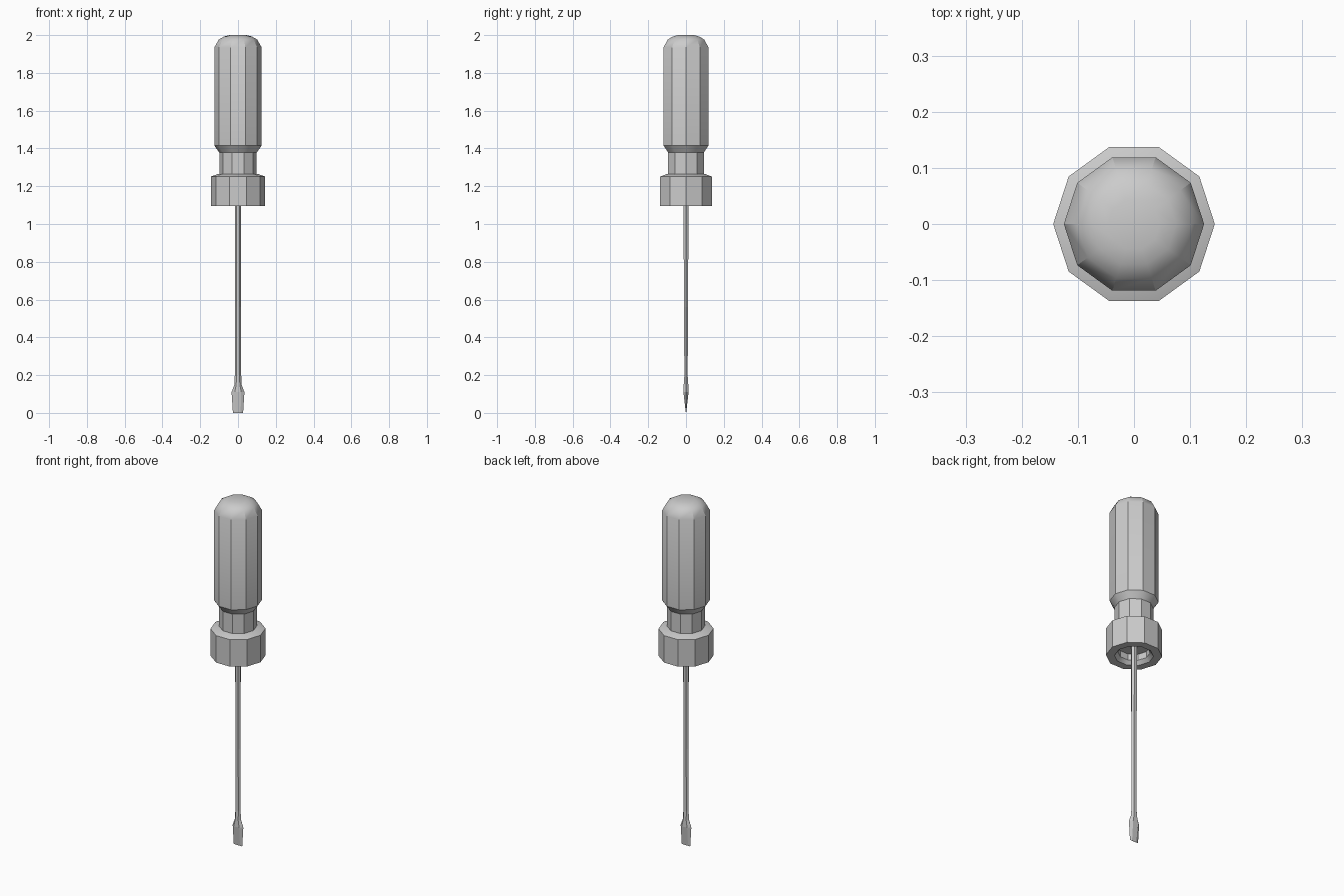
import bpy, bmesh
from math import cos, sin, pi

if "Cube" in bpy.data.objects:
    bpy.data.objects.remove(bpy.data.objects["Cube"])


def loft(name, sides, sections, smooth=None):
    """Skin elliptical rings given as (z, radius_x, radius_y) and cap both ends."""
    bm = bmesh.new()
    rings = []
    for z, rx, ry in sections:
        rings.append([bm.verts.new((rx * cos(2 * pi * i / sides),
                                    ry * sin(2 * pi * i / sides), z))
                      for i in range(sides)])
    for a, b in zip(rings, rings[1:]):
        for i in range(sides):
            j = (i + 1) % sides
            bm.faces.new((a[i], a[j], b[j], b[i]))
    bm.faces.new(rings[0][::-1])
    bm.faces.new(rings[-1])
    bmesh.ops.recalc_face_normals(bm, faces=bm.faces)
    mesh = bpy.data.meshes.new(name)
    bm.to_mesh(mesh)
    bm.free()
    obj = bpy.data.objects.new(name, mesh)
    bpy.context.collection.objects.link(obj)
    if smooth:
        bpy.ops.object.select_all(action='DESELECT')
        obj.select_set(True)
        bpy.context.view_layer.objects.active = obj
        bpy.ops.object.shade_smooth_by_angle(angle=smooth)
    return obj


# Ten-sided grip: recessed socket, collar, neck, barrel, domed end
grip = [(1.15, 0.082), (1.115, 0.082), (1.095, 0.100), (1.095, 0.144),
        (1.251, 0.144), (1.266, 0.103), (1.266, 0.099), (1.378, 0.099),
        (1.415, 0.125), (1.935, 0.125), (1.976, 0.102), (1.992, 0.075),
        (2.0, 0.046)]
loft("handle", 10, [(z, r, r) for z, r in grip], smooth=pi / 6)

# Slim shaft flaring into a flat wedge blade
loft("shaft_and_blade", 6, [
    (0.0, 0.027, 0.001), (0.11, 0.034, 0.016), (0.15, 0.019, 0.014),
    (0.20, 0.017, 0.010), (0.56, 0.017, 0.0125), (1.16, 0.017, 0.0155)])
